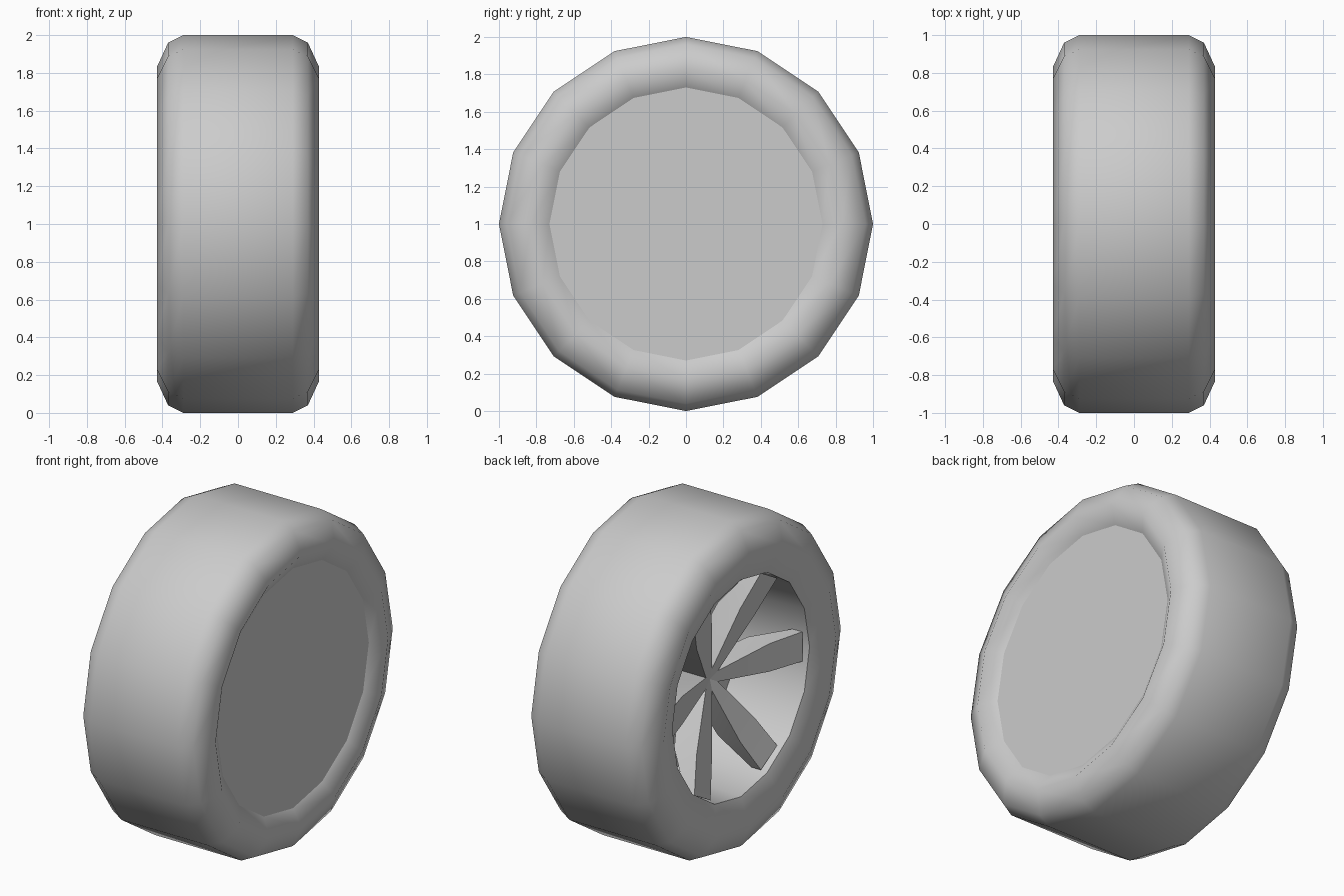
import bpy, bmesh, math

if "Cube" in bpy.data.objects:
    bpy.data.objects.remove(bpy.data.objects["Cube"])

SIDES = 16
AXLE_Z = 1.0


def make_object(name, bm, angle=None):
    bmesh.ops.recalc_face_normals(bm, faces=bm.faces)
    mesh = bpy.data.meshes.new(name)
    bm.to_mesh(mesh)
    bm.free()
    obj = bpy.data.objects.new(name, mesh)
    obj.location.z = AXLE_Z
    bpy.context.collection.objects.link(obj)
    if angle:
        bpy.ops.object.select_all(action='DESELECT')
        obj.select_set(True)
        bpy.context.view_layer.objects.active = obj
        bpy.ops.object.shade_smooth_by_angle(angle=math.radians(angle))
    return obj


def add_ring(bm, x, r):
    return [bm.verts.new((x, r * math.cos(a), r * math.sin(a)))
            for a in (2 * math.pi * i / SIDES for i in range(SIDES))]


def bridge(bm, a, b):
    n = len(a)
    for i in range(n):
        bm.faces.new((a[i], a[(i + 1) % n], b[(i + 1) % n], b[i]))


def revolve(bm, profile):
    rings = [add_ring(bm, x, r) for x, r in profile]
    for a, b in zip(rings, rings[1:]):
        bridge(bm, a, b)
    return rings


# Tyre: rounded outer shell, open at both sides
bm = bmesh.new()
revolve(bm, [(0.37, 0.73), (0.43, 0.83), (0.37, 0.96), (0.29, 1.0),
             (-0.29, 1.0), (-0.37, 0.96), (-0.43, 0.83), (-0.37, 0.66)])
make_object("tyre", bm, 62)

# Flat disc closing the +x side
bm = bmesh.new()
bm.faces.new(add_ring(bm, 0.37, 0.73))
disc = make_object("side_disc", bm)

# Rim well: barrel and floor behind the spokes, facing -x
bm = bmesh.new()
rings = revolve(bm, [(-0.37, 0.66), (0.10, 0.64)])
bm.faces.new(rings[1])
bmesh.ops.recalc_face_normals(bm, faces=bm.faces)
well = make_object("rim_well", bm, 35)
if well.data.polygons[-1].normal.x > 0:
    well.data.flip_normals()

# Six spokes, dished in towards the hub and widening to the rim
# Each section: radius, half width, front x, back x
SECTIONS = [(0.0, 0.025, -0.16, 0.02),
            (0.42, 0.085, -0.27, -0.12),
            (0.64, 0.09, -0.335, -0.27)]
bm = bmesh.new()
for k in range(6):
    a = k * math.pi / 3
    c, s = math.cos(a), math.sin(a)
    loops = []
    for r, w, front, back in SECTIONS:
        corners = [(front, -w), (front, w), (back, w), (back, -w)]
        loops.append([bm.verts.new((x, r * c - t * s, r * s + t * c)) for x, t in corners])
    for p, q in zip(loops, loops[1:]):
        bridge(bm, p, q)
    bm.faces.new(loops[0])
    bm.faces.new(loops[-1])
make_object("spokes", bm, 30)
